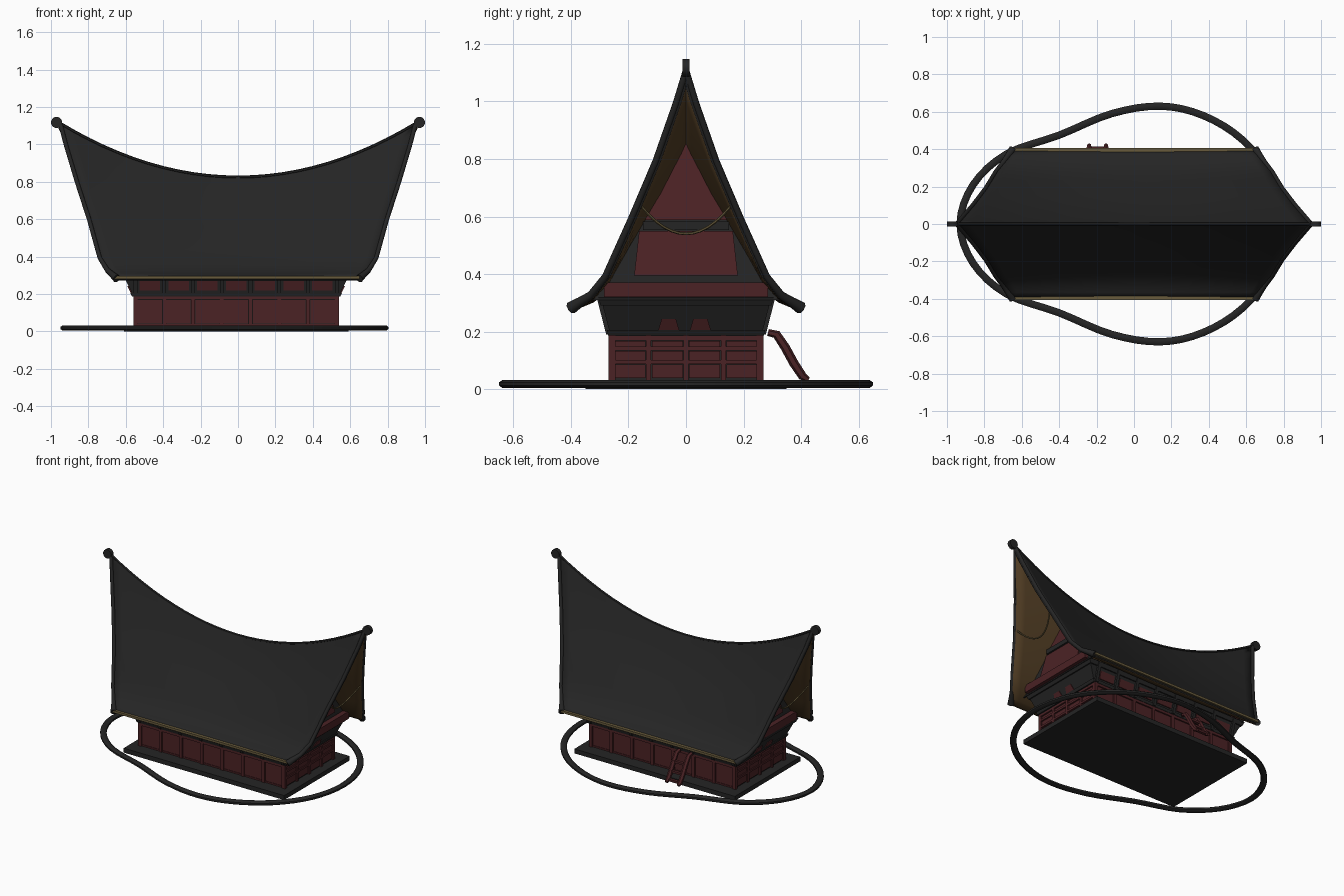
import bpy, bmesh, math
from mathutils import Vector

if "Cube" in bpy.data.objects:
    bpy.data.objects.remove(bpy.data.objects["Cube"])


def material(name, rgb):
    m = bpy.data.materials.new(name)
    m.diffuse_color = (*rgb, 1)
    m.use_nodes = True
    m.node_tree.nodes["Principled BSDF"].inputs["Base Color"].default_value = m.diffuse_color
    return m


BLACK = material("charcoal", (0.018, 0.018, 0.018))
RED = material("dark red", (0.070, 0.016, 0.018))
BROWN = material("brown", (0.085, 0.048, 0.018))
TAN = material("tan", (0.14, 0.105, 0.045))


def build(name, verts, faces, mats, smooth=None):
    me = bpy.data.meshes.new(name)
    me.from_pydata([tuple(v) for v in verts], [], faces)
    bm = bmesh.new()
    bm.from_mesh(me)
    bmesh.ops.recalc_face_normals(bm, faces=bm.faces)
    bm.to_mesh(me)
    bm.free()
    ob = bpy.data.objects.new(name, me)
    bpy.context.collection.objects.link(ob)
    for m in mats:
        me.materials.append(m)
    if smooth:
        bpy.ops.object.select_all(action='DESELECT')
        ob.select_set(True)
        bpy.context.view_layer.objects.active = ob
        bpy.ops.object.shade_smooth_by_angle(angle=math.radians(smooth))
    return ob


HEX = [(0, 3, 2, 1), (4, 5, 6, 7), (0, 1, 5, 4), (1, 2, 6, 5), (2, 3, 7, 6), (3, 0, 4, 7)]


def solids(name, items, mat):
    """Join several eight-corner solids (bottom ring, then top ring)."""
    v, f = [], []
    for it in items:
        f += [tuple(i + len(v) for i in q) for q in HEX]
        v += it
    return build(name, v, f, [mat])


def box(x0, x1, y0, y1, z0, z1):
    return [(x, y, z) for z in (z0, z1) for x, y in ((x0, y0), (x1, y0), (x1, y1), (x0, y1))]


def sweep(name, path, radii, mat, sides=8, closed=False, flat=1.0):
    """Tube along a path, with a radius for each point."""
    n, v, f = len(path), [], []
    path = [Vector(p) for p in path]
    for i, p in enumerate(path):
        a = path[(i - 1) % n] if closed or i else p
        b = path[(i + 1) % n] if closed or i < n - 1 else p
        t = (b - a).normalized()
        side = t.cross(Vector((0, 0, 1)))
        side = side.normalized() if side.length > 1e-4 else Vector((1, 0, 0))
        up = side.cross(t)
        for k in range(sides):
            g = 2 * math.pi * (k + 0.5) / sides
            v.append(p + (side * math.cos(g) + up * math.sin(g) * flat) * radii[i])
    for i in range(n if closed else n - 1):
        for k in range(sides):
            j, l = (i + 1) % n, (k + 1) % sides
            f.append((i * sides + k, i * sides + l, j * sides + l, j * sides + k))
    if not closed:
        f += [tuple(range(sides)), tuple(range((n - 1) * sides, n * sides))]
    return build(name, v, f, [mat], 50)


# Roof surface: half profile as y, height and length at the gable edge
PROFILE = [(0, 1.115, .955), (.035, 1.0, .925), (.105, .8, .865), (.19, .6, .80),
           (.28, .40, .745), (.33, .335, .705), (.40, .29, .655)]
LAST = len(PROFILE) - 1


def surf(u, s):
    i = min(int(s), LAST - 1)
    y, z, x = (a + (b - a) * (s - i) for a, b in zip(PROFILE[i], PROFILE[i + 1]))
    return Vector((u * x, y, .29 + (z - .29) * (.535 + .29 * u * u) / .825))


STEPS = 24
rows = [(k / 2, -1) for k in range(2 * LAST, 0, -1)] + [(k / 2, 1) for k in range(2 * LAST + 1)]
verts, faces = [], []
for s, sgn in rows:
    for i in range(STEPS + 1):
        p = surf(-1 + 2 * i / STEPS, s)
        verts.append((p.x, p.y * sgn, p.z))
W = STEPS + 1
for r in range(len(rows) - 1):
    faces += [(r * W + i, r * W + i + 1, (r + 1) * W + i + 1, (r + 1) * W + i) for i in range(STEPS)]
roof = build("roof", verts, faces, [BLACK, BROWN], 40)
if sum(p.normal.z for p in roof.data.polygons) < 0:
    roof.data.flip_normals()
shell = roof.modifiers.new("thickness", 'SOLIDIFY')
shell.thickness, shell.offset, shell.material_offset = .02, -1, 1

# Ridge roll and eave strips
sweep("ridge_roll", [surf(i / 12, 0) for i in range(-12, 13)], [.008] * 25, BLACK, 6)
solids("eave_strips", [box(-.665, .65, min(a, b), max(a, b), .281, .296)
                       for a, b in ((-.407, -.385), (.385, .407))], TAN)

for end, label in ((-1, "left"), (1, "right")):
    # Roof edge roll with flared horns at the eaves
    edge = [surf(end, k / 2) for k in range(2 * LAST + 1)]
    for sgn, side in ((-1, "front"), (1, "back")):
        pts = [(p.x - end * .006, p.y * sgn, p.z - .008) for p in edge]
        sweep(f"roof_edge_{label}_{side}", pts,
              [.012] * (len(pts) - 4) + [.013, .014, .017, .022], BLACK)
    # Curled ridge finial
    ring = [(end * (.97 + .03 * math.cos(a)), 1.117 + .03 * math.sin(a))
            for a in (2 * math.pi * k / 16 for k in range(16))]
    v = [(x, y, z) for y in (-.013, .013) for x, z in ring]
    f = [(k, (k + 1) % 16, 16 + (k + 1) % 16, 16 + k) for k in range(16)]
    build(f"finial_{label}", v, f + [tuple(range(16)), tuple(range(16, 32))], [BLACK], 40)

    # Leaning gable wall that follows the underside of the roof
    def wall_x(z):
        return .60 - (z - .36) * .22

    def half(z):
        lo, hi = 0, LAST
        for _ in range(30):
            m = (lo + hi) / 2
            if surf(wall_x(z) / surf(1, m).x, m).z > z:
                lo = m
            else:
                hi = m
        return max(surf(0, lo).y - .012, .003)

    def panel(name, levels, width, lift, mat):
        v, f = [], []
        for z in levels:
            h, x = width(z), wall_x(z)
            v += [(end * (x + d), y, z) for d, y in ((lift, -h), (lift, h), (lift - .009, h), (lift - .009, -h))]
        for i in range(len(levels) - 1):
            f += [(4 * i + k, 4 * i + (k + 1) % 4, 4 * i + 4 + (k + 1) % 4, 4 * i + 4 + k) for k in range(4)]
        n = len(v)
        build(name, v, f + [(0, 1, 2, 3), (n - 4, n - 3, n - 2, n - 1)], [mat])

    panel(f"gable_wall_{label}", [.31, .36, .42, .5, .58, .66, .74, .80, .85, .875], half, 0, BLACK)
    panel(f"gable_lower_panel_{label}", [.395, .55],
          lambda z: min(half(z) - .012, .18 - (z - .395) * .1), .008, RED)
    panel(f"gable_upper_panel_{label}", [.588, .66, .74, .80, .85, .868],
          lambda z: max(half(z) - .004, .003), .008, RED)
    solids(f"gable_crossbeam_{label}",
           [box(*sorted((end * .54, end * .575)), -.15, .15, .553, .583)], BLACK)
    solids(f"gable_sill_{label}",
           [box(*sorted((end * .57, end * .632)), -.285, .285, .32, .37)], RED)
    # Hanging rope between the roof edges
    sweep(f"gable_rope_{label}",
          [(end * (.755 + .05 * t * t), .155 * t, .54 + .095 * t * t) for t in (k / 6 for k in range(-6, 7))],
          [.005] * 13, TAN, 6)

# Flared upper storey: black body with red panels on the slope
CX = -.01
Z0, Z1 = .185, .325


def flare(z, d=0):
    t = (z - Z0) / (Z1 - Z0)
    return .548 + .067 * t + d, .262 + .036 * t + d


def tier(z, d=0):
    hx, hy = flare(z, d)
    return [(CX - hx, -hy, z), (CX + hx, -hy, z), (CX + hx, hy, z), (CX - hx, hy, z)]


solids("upper_storey", [tier(Z0) + tier(Z1)], BLACK)
solids("upper_rails", [tier(.187, .008) + tier(.205, .008), tier(.29, .008) + tier(.318, .008)], BLACK)
side_panels, end_panels, brackets = [], [], []
BAY = 1.075 / 7
for sgn in (-1, 1):
    for i in range(7):
        x = CX + (i - 3) * BAY
        side_panels.append([(a, sgn * (flare(z)[1] + d), z) for z in (.218, .268)
                            for a, d in ((x - .055, .006), (x + .055, .006), (x + .055, -.002), (x - .055, -.002))])
    for i in range(8):
        x = CX + (i - 3.5) * BAY
        brackets.append([(a, sgn * (flare(z)[1] + d), z) for z in (.19, .31)
                         for a, d in ((x - .01, .014), (x + .01, .014), (x + .01, -.002), (x - .01, -.002))])
    for y in (-.06, .05):
        end_panels.append([(CX + sgn * (flare(z)[0] + d), y + w * k, z) for z, k in ((.206, 1), (.243, .7))
                           for w, d in ((-.036, .006), (.036, .006), (.036, -.002), (-.036, -.002))])
solids("upper_side_panels", side_panels, RED)
solids("upper_end_panels", end_panels, RED)
solids("upper_brackets", brackets, BLACK)

# Lower storey: dark core, red panels, posts and rails
HX, HY = .535, .255
solids("lower_core", [box(CX - HX, CX + HX, -HY, HY, .025, .19)], BLACK)
panels, posts, rails = [], [], []
for sgn in (-1, 1):
    y0, y1 = sorted((sgn * (HY - .01), sgn * (HY + .006)))
    p0, p1 = sorted((sgn * (HY - .01), sgn * (HY + .013)))
    for i in range(7):
        x = CX + (i - 3) * BAY
        panels.append(box(x - .064, x + .064, y0, y1, .042, .168))
    for i in range(8):
        x = CX + (i - 3.5) * BAY
        posts.append(box(x - .011, x + .011, p0, p1, .03, .188))
    rails.append(box(CX - HX - .008, CX + HX + .008, p0, p1, .170, .188))
    rails.append(box(CX - HX, CX + HX, y0, y1, .03, .04))
    x0, x1 = sorted((CX + sgn * (HX - .01), CX + sgn * (HX + .006)))
    q0, q1 = sorted((CX + sgn * (HX - .01), CX + sgn * (HX + .014)))
    for i in range(4):
        y = (i - 1.5) * .13
        for z0, z1 in ((.038, .085), (.102, .132), (.148, .168)):
            panels.append(box(x0, x1, y - .054, y + .054, z0, z1))
    for i in range(5):
        y = (i - 2) * .13
        posts.append(box(q0, q1, y - .009, y + .009, .03, .188))
    for z in (.088, .134, .170):
        rails.append(box(q0, q1, -HY - .012, HY + .012, z, z + .014))
solids("wall_panels", panels, RED)
solids("wall_posts", posts, RED)
solids("wall_rails", rails, RED)

# Ladder on the back wall
LADDER = [(.285, .197), (.315, .19), (.345, .145), (.375, .09), (.405, .045), (.425, .032)]
for x, side in ((-.24, "left"), (-.15, "right")):
    sweep(f"ladder_rail_{side}", [(x, y, z) for y, z in LADDER], [.012, .015, .016, .016, .015, .01], RED, 6)
solids("ladder_rungs", [box(-.24, -.15, y - .01, y + .01, z - .007, z + .007)
                        for y, z in LADDER[2:5]], RED)

# Base slab and the surrounding path ring
solids("base_slab", [box(-.61, .59, -.35, .35, 0, .03)], BLACK)
HALF = [(-.93, 0), (-.86, .21), (-.68, .375), (-.4, .475), (-.12, .59), (.14, .63),
        (.37, .58), (.58, .45), (.73, .25), (.785, 0)]
loop = HALF + [(x, -y) for x, y in HALF[-2:0:-1]]
path = []
for i in range(len(loop)):
    a, b, c, d = (Vector(loop[(i + k) % len(loop)]) for k in (-1, 0, 1, 2))
    for t in (0, .25, .5, .75):
        q = .5 * (2 * b + (c - a) * t + (2 * a - 5 * b + 4 * c - d) * t * t + (3 * b - a - 3 * c + d) * t ** 3)
        path.append((q.x, q.y, .018))
sweep("path_ring", path, [.021] * len(path), BLACK, 8, True, .72)
